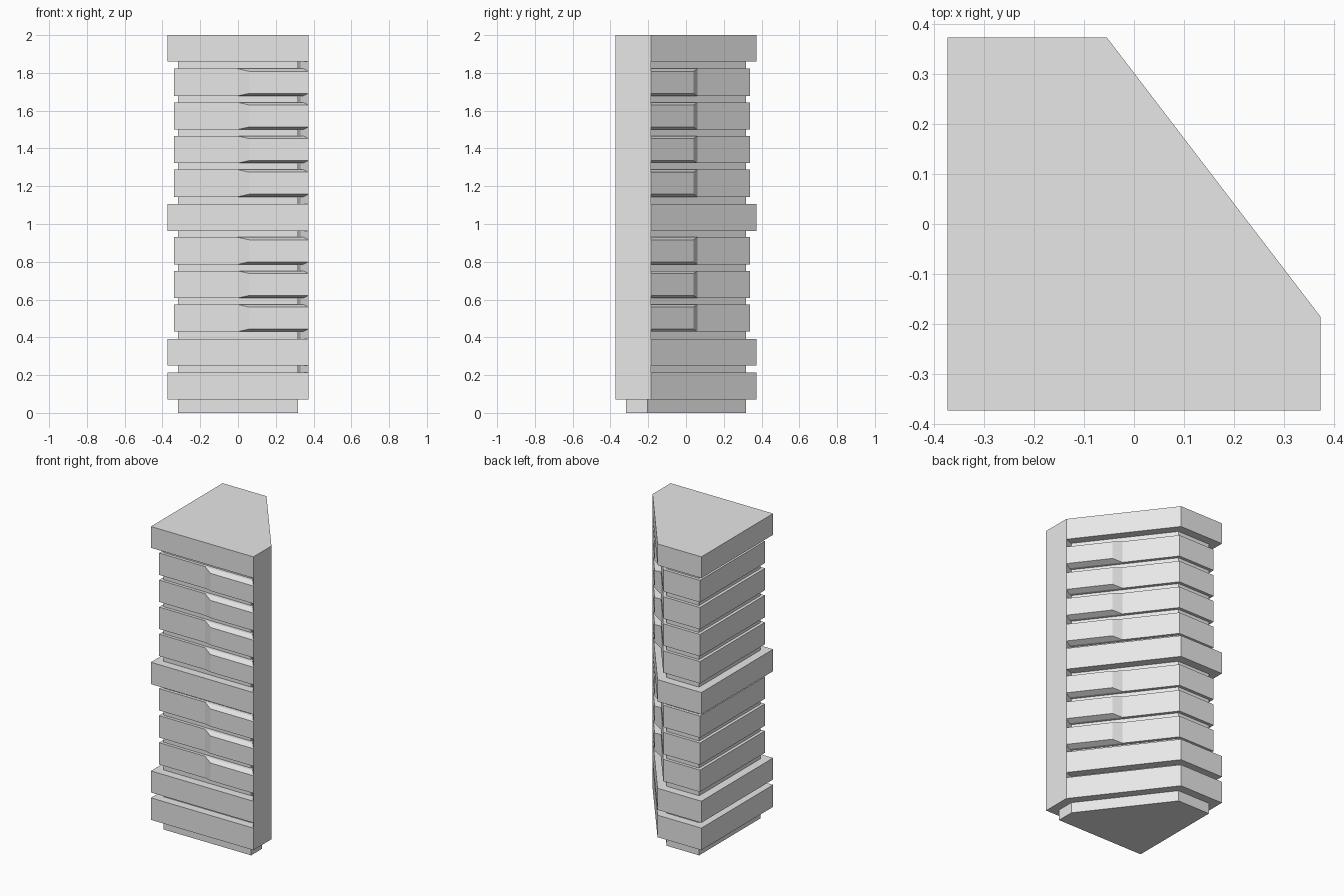
import bpy
import bmesh
from mathutils import Vector

if "Cube" in bpy.data.objects:
    bpy.data.objects.remove(bpy.data.objects["Cube"], do_unlink=True)

# One pale concrete colour
concrete = bpy.data.materials.new("pale_concrete")
concrete.use_nodes = True
concrete.diffuse_color = (0.8, 0.8, 0.8, 1)
concrete.node_tree.nodes["Principled BSDF"].inputs["Base Color"].default_value = (0.8, 0.8, 0.8, 1)

# Floor plan, counter-clockwise: a square with one diagonal side
PLAN = [Vector(p) for p in [(-0.373, -0.373), (0.373, -0.373), (0.373, -0.185),
                            (-0.054, 0.373), (-0.373, 0.373)]]


def inward(a, b):
    d = (b - a).normalized()
    return Vector((-d.y, d.x))


def inset(plan, depth):
    """Move every side of the plan inwards by depth."""
    result = []
    for i, p in enumerate(plan):
        n1 = inward(plan[i - 1], p)
        n2 = inward(p, plan[(i + 1) % len(plan)])
        result.append(p + (n1 + n2) * depth / (1 + n1.dot(n2)))
    return result


def loft(name, lower, upper):
    """Solid between two matching rings of 3D points."""
    bm = bmesh.new()
    a = [bm.verts.new(p) for p in lower]
    b = [bm.verts.new(p) for p in upper]
    bm.faces.new(a[::-1])
    bm.faces.new(b)
    for i in range(len(a)):
        j = (i + 1) % len(a)
        bm.faces.new((a[i], a[j], b[j], b[i]))
    bmesh.ops.recalc_face_normals(bm, faces=bm.faces)
    mesh = bpy.data.meshes.new(name)
    bm.to_mesh(mesh)
    bm.free()
    mesh.materials.append(concrete)
    obj = bpy.data.objects.new(name, mesh)
    bpy.context.collection.objects.link(obj)
    return obj


def prism(name, plan, z0, z1):
    return loft(name, [(p.x, p.y, z0) for p in plan], [(p.x, p.y, z1) for p in plan])


BAND_DEPTH, NECK_DEPTH, SLOPE = 0.035, 0.055, 0.014


def bay(name, corner, along, n, flush, base, z0, z1):
    """Bevelled bay growing from the band face out to the full plan line."""
    def ring(length, depth, trim):
        near = corner + n * depth
        far = near + along * length
        return [(near.x, near.y, z0 + trim), (far.x, far.y, z0 + trim),
                (far.x, far.y, z1 - trim), (near.x, near.y, z1 - trim)]
    loft(name, ring(base, BAND_DEPTH, 0), ring(flush, 0, SLOPE))


# Core: shows as the plinth and the shadow gaps
core_plan = inset(PLAN, NECK_DEPTH)
prism("core", core_plan, 0, 1.95)

# Full-height corner fin with sharp outer edges
prism("corner_fin", [PLAN[1], PLAN[2], core_plan[2], Vector((0.33, core_plan[1].y))], 0.07, 2.0)

# Full-width slabs
for name, z0, z1 in [("base_slab", 0.07, 0.215), ("lower_slab", 0.25, 0.392),
                     ("middle_slab", 0.963, 1.107), ("roof_slab", 1.86, 2.0)]:
    prism(name, PLAN, z0, z1)

# Storey bands, each with a bay on the front and on the diagonal
diagonal = (PLAN[3] - PLAN[2]).normalized()
band_plan = inset(PLAN, BAND_DEPTH)
bottoms = [0.43 + 0.178 * i for i in range(3)] + [1.144 + 0.178 * i for i in range(4)]
for i, z0 in enumerate(bottoms, 1):
    z1 = z0 + 0.144
    prism(f"storey_band_{i}", band_plan, z0, z1)
    bay(f"front_bay_{i}", PLAN[1], Vector((-1, 0)), Vector((0, 1)), 0.313, 0.375, z0, z1)
    bay(f"diagonal_bay_{i}", PLAN[2], diagonal, inward(PLAN[2], PLAN[3]), 0.283, 0.335, z0, z1)
